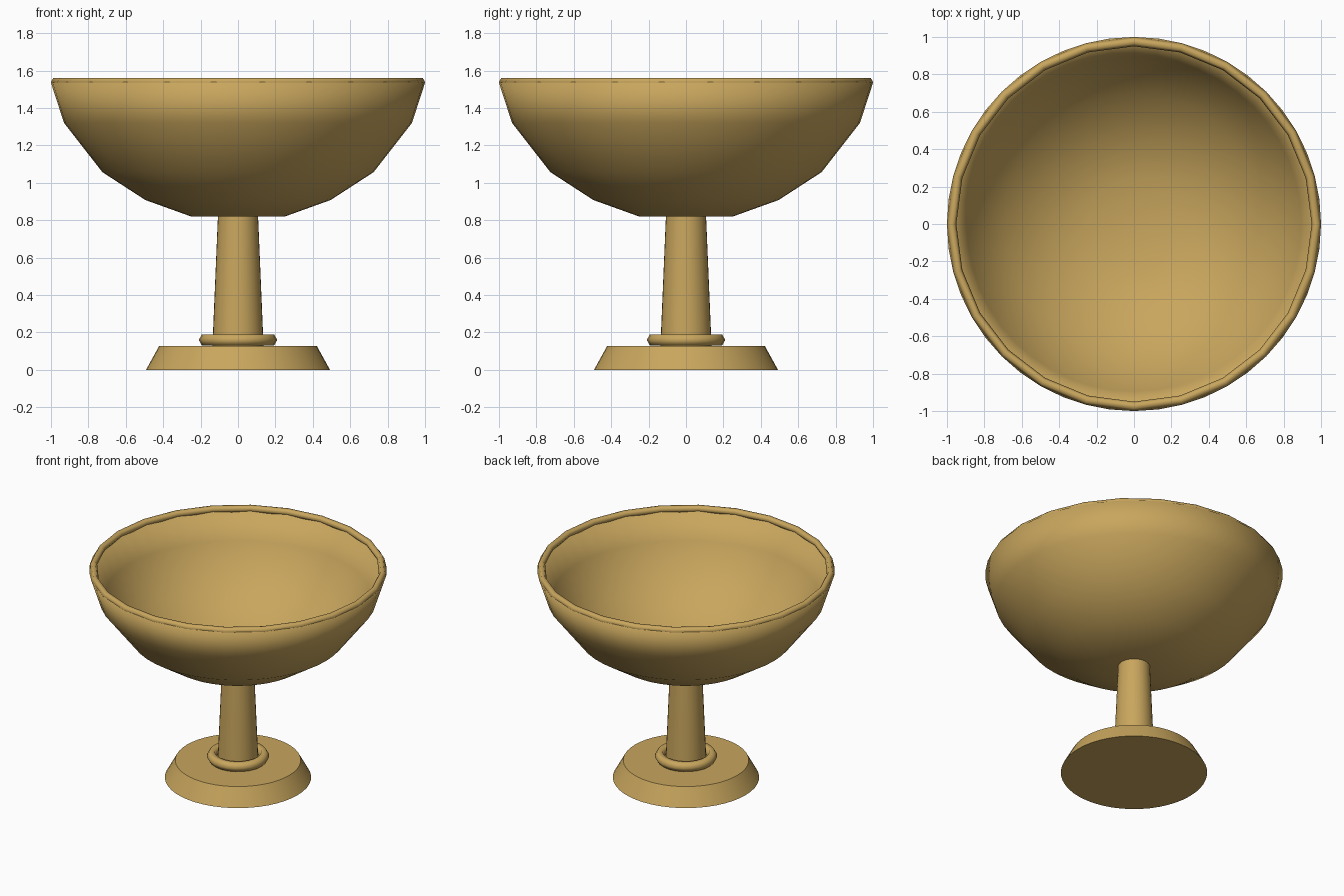
import bpy
import bmesh
import math
from mathutils import Vector

if "Cube" in bpy.data.objects:
    bpy.data.objects.remove(bpy.data.objects["Cube"], do_unlink=True)

GOLD = (0.58, 0.38, 0.11, 1.0)
gold = bpy.data.materials.new("antique_gold")
gold.use_nodes = True
gold.diffuse_color = GOLD
gold.node_tree.nodes["Principled BSDF"].inputs["Base Color"].default_value = GOLD


def finish(obj, name, angle):
    """Name the part, colour it and smooth it below the given edge angle."""
    obj.name = name
    obj.data.materials.clear()
    obj.data.materials.append(gold)
    bpy.ops.object.select_all(action="DESELECT")
    obj.select_set(True)
    bpy.context.view_layer.objects.active = obj
    bpy.ops.object.shade_smooth_by_angle(angle=math.radians(angle))


def lathe(name, profile, segments, angle=40):
    """Spin a (radius, height) profile around the z axis."""
    bm = bmesh.new()
    verts = [bm.verts.new((r, 0, z)) for r, z in profile]
    edges = [bm.edges.new(pair) for pair in zip(verts, verts[1:])]
    bmesh.ops.spin(bm, geom=verts + edges, cent=(0, 0, 0), axis=(0, 0, 1),
                   angle=math.tau, steps=segments, use_merge=True)
    bmesh.ops.remove_doubles(bm, verts=bm.verts, dist=0.0005)
    bmesh.ops.recalc_face_normals(bm, faces=bm.faces)
    # Make an open shell face away from the axis and downwards
    low = min(bm.faces, key=lambda f: f.calc_center_median().z)
    if low.normal.dot(Vector((0, 0, -1))) < 0:
        bmesh.ops.reverse_faces(bm, faces=bm.faces)
    mesh = bpy.data.meshes.new(name)
    bm.to_mesh(mesh)
    bm.free()
    obj = bpy.data.objects.new(name, mesh)
    bpy.context.collection.objects.link(obj)
    finish(obj, name, angle)
    return obj


def ring(name, major, minor, z):
    """Rounded bead with a six-sided section."""
    bpy.ops.mesh.primitive_torus_add(
        major_radius=major, minor_radius=minor, major_segments=24,
        minor_segments=6, location=(0, 0, z))
    finish(bpy.context.object, name, 80)


# Foot, with a sloping side and flat top
lathe("foot", [(0, 0), (0.492, 0), (0.422, 0.127), (0, 0.127)], 48)

# Collar around the bottom of the stem
ring("collar", 0.175, 0.035, 0.16)

# Tapering stem
lathe("stem", [(0, 0.12), (0.137, 0.12), (0.107, 0.83), (0, 0.83)], 32)

# Bowl: outer profile with a thick wall, smooth over the lip
bowl = lathe("bowl", [(0, 0.82), (0.25, 0.82), (0.495, 0.908), (0.725, 1.057),
                      (0.93, 1.32), (1.0, 1.535)], 48, 180)
wall = bowl.modifiers.new("wall", "SOLIDIFY")
wall.thickness = 0.04
wall.offset = -1

# Rolled lip
ring("rim", 0.975, 0.025, 1.54)
